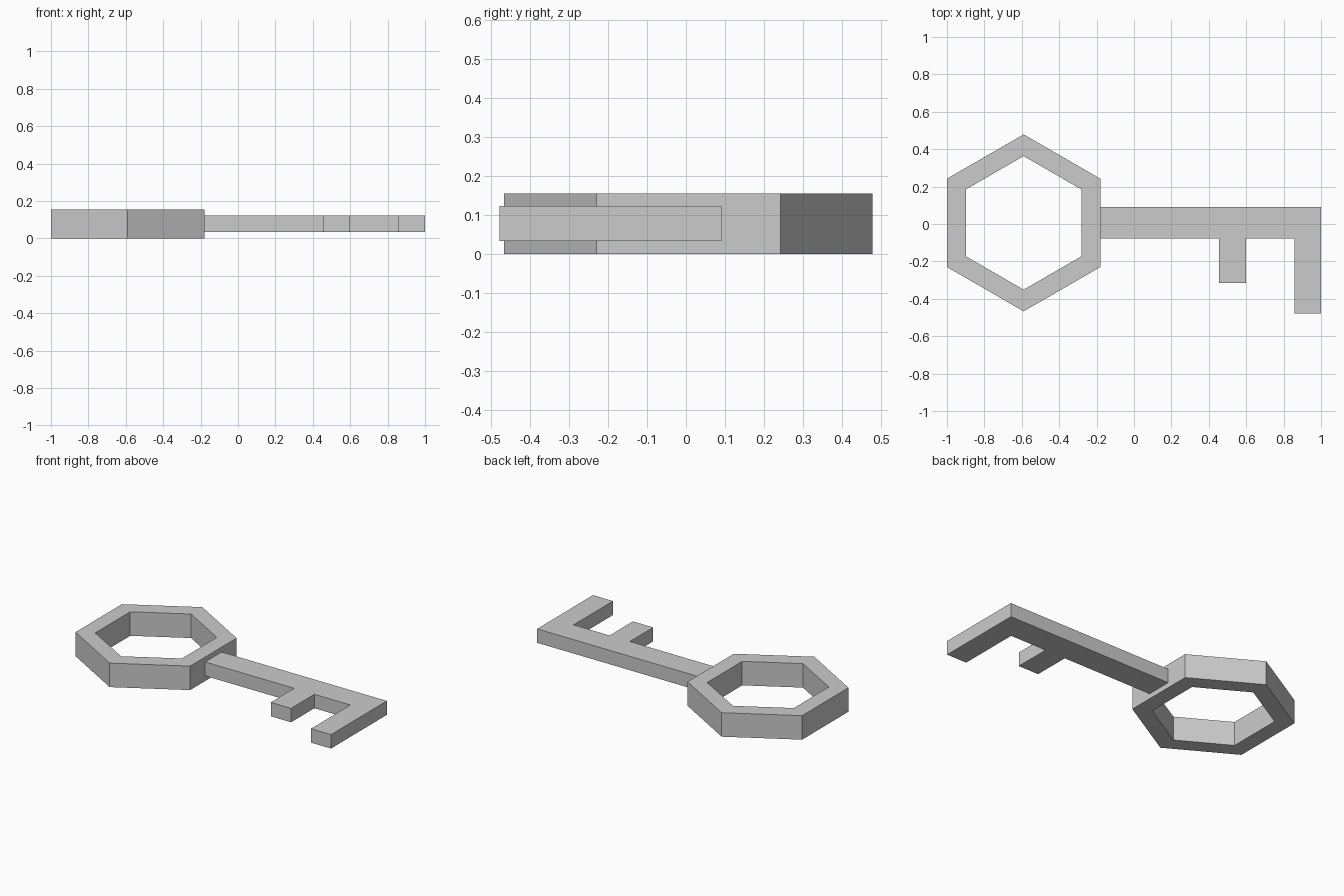
import bpy
import bmesh
import math

cube = bpy.data.objects.get("Cube")
if cube:
    bpy.data.objects.remove(cube, do_unlink=True)

# One plain grey metal
metal = bpy.data.materials.new("grey_metal")
metal.use_nodes = True
grey = (0.6, 0.6, 0.6, 1)
metal.diffuse_color = grey
metal.node_tree.nodes["Principled BSDF"].inputs["Base Color"].default_value = grey


def add_object(name, bm):
    bmesh.ops.recalc_face_normals(bm, faces=bm.faces[:])
    mesh = bpy.data.meshes.new(name)
    bm.to_mesh(mesh)
    bm.free()
    mesh.materials.append(metal)
    bpy.context.collection.objects.link(bpy.data.objects.new(name, mesh))


# Hexagonal ring handle
def hex_ring(name, centre, outer, inner, height):
    bm = bmesh.new()
    loops = []
    for radius, z in ((outer, 0), (outer, height), (inner, height), (inner, 0)):
        angles = [math.radians(30 + 60 * i) for i in range(6)]
        loops.append([bm.verts.new((centre[0] + radius * math.cos(a),
                                    centre[1] + radius * math.sin(a), z)) for a in angles])
    for k in range(4):
        a, b = loops[k], loops[(k + 1) % 4]
        for i in range(6):
            j = (i + 1) % 6
            bm.faces.new((a[i], a[j], b[j], b[i]))
    add_object(name, bm)


# Flat blade: outline extruded upward
def extruded(name, outline, bottom, top):
    bm = bmesh.new()
    base = bm.faces.new([bm.verts.new((x, y, bottom)) for x, y in outline])
    result = bmesh.ops.extrude_face_region(bm, geom=[base], use_keep_orig=True)
    verts = [v for v in result["geom"] if isinstance(v, bmesh.types.BMVert)]
    bmesh.ops.translate(bm, verts=verts, vec=(0, 0, top - bottom))
    add_object(name, bm)


hex_ring("ring_handle", (-0.59, 0.006), 0.473, 0.357, 0.155)

# Shaft with a short and a long tooth
back, front = 0.091, -0.077
extruded("shaft_and_teeth", [
    (-0.181, back), (-0.181, front),
    (0.455, front), (0.455, -0.315), (0.6, -0.315), (0.6, front),
    (0.857, front), (0.857, -0.479), (1, -0.479), (1, back),
], 0.033, 0.123)
